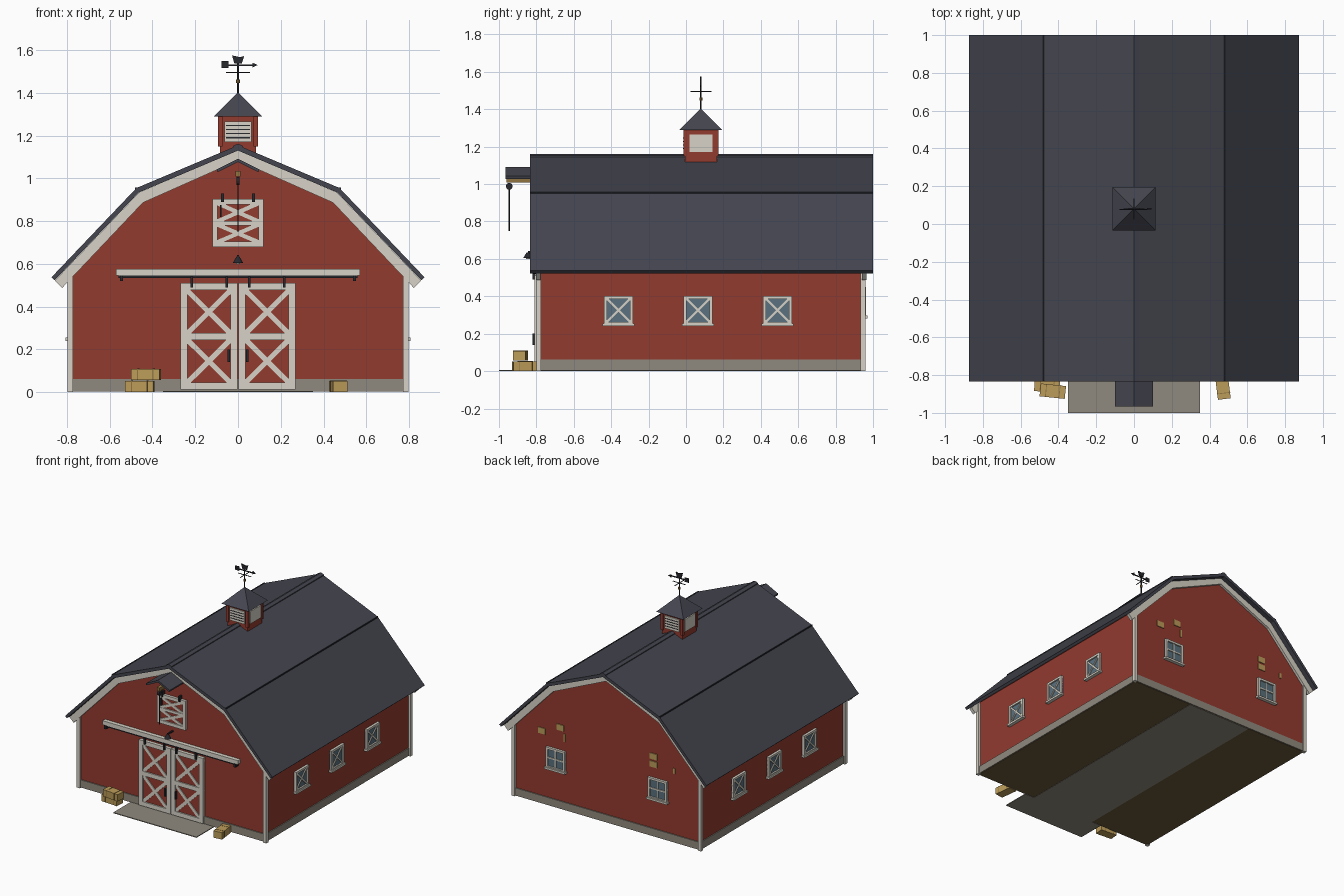
import bpy, bmesh, math
from mathutils import Matrix, Vector

if "Cube" in bpy.data.objects:
    bpy.data.objects.remove(bpy.data.objects["Cube"], do_unlink=True)


def material(name, r, g, b):
    m = bpy.data.materials.new(name)
    m.use_nodes = True
    m.diffuse_color = (r, g, b, 1)
    m.node_tree.nodes["Principled BSDF"].inputs["Base Color"].default_value = (r, g, b, 1)
    return m


RED = material("barn_red", .29, .043, .028)
WHITE = material("trim_white", .68, .65, .57)
ROOF = material("roof_slate", .058, .06, .078)
STONE = material("concrete_grey", .28, .255, .21)
STRAW = material("straw", .50, .33, .10)
GLASS = material("window_glass", .10, .165, .21)
METAL = material("dark_metal", .02, .021, .027)
EARTH = material("earth_floor", .15, .10, .045)
WOOD = material("beam_wood", .28, .17, .05)


def finish(name, bm, mat, matrix=Matrix()):
    bmesh.ops.recalc_face_normals(bm, faces=bm.faces)
    mesh = bpy.data.meshes.new(name)
    bm.to_mesh(mesh)
    bm.free()
    mesh.materials.append(mat)
    ob = bpy.data.objects.new(name, mesh)
    bpy.context.collection.objects.link(ob)
    ob.matrix_world = matrix
    return ob


def box(name, lo, hi, mat, matrix=Matrix()):
    lo, hi = Vector(lo), Vector(hi)
    bm = bmesh.new()
    bmesh.ops.create_cube(bm, size=1)
    bmesh.ops.scale(bm, vec=hi - lo, verts=bm.verts)
    bmesh.ops.translate(bm, vec=(lo + hi) / 2, verts=bm.verts)
    return finish(name, bm, mat, matrix)


def prism(name, points, y0, y1, mat, matrix=Matrix()):
    """Extrude an XZ outline along y."""
    bm = bmesh.new()
    face = bm.faces.new([bm.verts.new((x, y0, z)) for x, z in points])
    out = bmesh.ops.extrude_face_region(bm, geom=[face])
    moved = [v for v in out["geom"] if isinstance(v, bmesh.types.BMVert)]
    bmesh.ops.translate(bm, vec=(0, y1 - y0, 0), verts=moved)
    return finish(name, bm, mat, matrix)


def cone(name, at, r1, r2, depth, mat, sides=10, turn=0):
    bm = bmesh.new()
    bmesh.ops.create_cone(bm, cap_ends=True, segments=sides, radius1=r1, radius2=r2, depth=depth)
    return finish(name, bm, mat, Matrix.Translation(at) @ Matrix.Rotation(turn, 4, 'Z'))


def mirrored(right):
    """Complete a symmetric outline whose first and last points lie on x = 0."""
    return right + [(-x, z) for x, z in reversed(right) if x > 0]


def bar(name, frame, a, b, width, depth, mat):
    """Flat board on a wall between two points in wall coordinates."""
    a, b = Vector(a), Vector(b)
    d = b - a
    side = Vector((-d.y, d.x)).normalized() * width / 2
    return prism(name, [a + side, b + side, b - side, a - side], -depth, 0, mat, frame)


def frame_board(name, frame, u0, u1, v0, v1, w, depth, mat):
    h = w / 2
    for v in (v0 + h, v1 - h):
        bar(name, frame, (u0, v), (u1, v), w, depth, mat)
    for u in (u0 + h, u1 - h):
        bar(name, frame, (u, v0), (u, v1), w, depth, mat)


def cross(name, frame, u0, u1, v0, v1, w, depth, mat):
    bar(name, frame, (u0, v0), (u1, v1), w, depth, mat)
    bar(name, frame, (u0, v1), (u1, v0), w, depth * .95, mat)


def wall(angle, distance, z=0):
    """Wall frame: local x runs right, z up, -y outward."""
    return (Matrix.Translation((0, CY, z)) @ Matrix.Rotation(angle, 4, 'Z')
            @ Matrix.Translation((0, -distance, 0)))


CY = .08
FRONT, BACK = wall(0, .865), wall(math.pi, .865)
SIDES = [wall(math.pi / 2, .78), wall(-math.pi / 2, .78)]

# Walls, foundation and floor
prism("walls", mirrored([(0, 1.125), (.46, .925), (.78, .59), (.78, .01), (0, .01)]),
      CY - .865, CY + .865, RED)
box("foundation", (-.787, CY - .872, .004), (.787, CY + .872, .062), STONE)
box("earth_floor", (-.78, CY - .865, .002), (.78, CY + .865, .03), EARTH)
box("aisle_floor", (-.27, CY - .865, 0), (.27, CY + .865, .03), STONE)
box("entry_slab", (-.35, -1, 0), (.35, CY - .865, .006), STONE)
for sx in (-1, 1):
    for sy in (-1, 1):
        x, y = sx * .785, CY + sy * .867
        box("corner_board", (x - .013, y - .013, 0), (x + .013, y + .013, .575), WHITE)

# Gambrel roof with ridge cap and flashing
prism("roof", mirrored([(0, 1.155), (.475, .955), (.873, .537), (.858, .523), (.464, .934), (0, 1.13)]),
      -.833, 1, ROOF)
prism("ridge_cap", mirrored([(0, 1.162), (.023, 1.152), (.023, 1.142), (0, 1.15)]), -.833, 1, ROOF)
for s in (-1, 1):
    box("roof_flashing", (s * .477 - .004, -.832, .948), (s * .477 + .004, .999, .958), METAL)
rake = mirrored([(0, 1.131), (.463, .934), (.857, .522), (.823, .487), (.445, .886), (0, 1.084)])
for y in (-.803, .94):
    prism("rake_trim", rake, y, y + .024, WHITE)

# Sliding barn doors
for s in (-1, 1):
    u0, u1 = sorted((s * .003, s * .27))
    bar("door_panel", FRONT, (u0, .26), (u1, .26), .49, .014, RED)
    frame_board("door_frame", FRONT, u0, u1, .012, .51, .033, .024, WHITE)
    bar("door_mid_rail", FRONT, (u0, .26), (u1, .26), .033, .023, WHITE)
    for v0, v1 in ((.04, .25), (.27, .48)):
        cross("door_brace", FRONT, u0 + .028, u1 - .028, v0, v1, .024, .021, WHITE)
    box("door_handle", (s * .043 - .005, -.035, .14), (s * .043 + .005, -.02, .2), METAL, FRONT)
    for u in (.052, .216):
        box("door_hanger", (s * u - .006, -.036, .49), (s * u + .006, -.02, .54), METAL, FRONT)
    box("rail_stop", (s * .545 - .008, -.036, .52), (s * .545 + .008, 0, .545), METAL, FRONT)
bar("rail_cover", FRONT, (-.57, .56), (.57, .56), .03, .03, WHITE)
bar("door_rail", FRONT, (-.56, .539), (.56, .539), .012, .025, METAL)

# Hayloft door
bar("loft_panel", FRONT, (-.118, .79), (.118, .79), .215, .01, RED)
frame_board("loft_frame", FRONT, -.12, .12, .68, .903, .025, .02, WHITE)
bar("loft_mid_rail", FRONT, (-.12, .79), (.12, .79), .02, .019, WHITE)
for v0, v1 in ((.7, .785), (.797, .885)):
    cross("loft_brace", FRONT, -.1, .1, v0, v1, .019, .017, WHITE)
for s in (-1, 1):
    box("loft_hinge", (s * .073 - .007, -.03, .89), (s * .073 + .007, 0, .93), METAL, FRONT)
box("loft_handle", (-.085, -.03, .82), (-.077, -.015, .875), METAL, FRONT)

# Hay hoist with its hood, beam, pulley and rope
prism("hoist_hood", mirrored([(0, 1.092), (.1, 1.042), (.096, 1.028), (0, 1.076)]), -.965, -.79, ROOF)
box("hoist_beam", (-.012, -.96, 1.008), (.012, -.78, 1.034), WOOD)
prism("pulley", [(.018 * math.cos(a * math.pi / 6), .988 + .018 * math.sin(a * math.pi / 6))
                 for a in range(12)], -.008, .008, METAL,
      Matrix.Translation((0, -.945, 0)) @ Matrix.Rotation(math.pi / 2, 4, 'Z'))
cone("hoist_rope", (0, -.945, .865), .003, .003, .23, METAL, 6)

# Wall lamp
box("lamp_arm", (-.005, -.06, .632), (.005, 0, .642), METAL, FRONT)
cone("lamp_shade", (0, -.845, .62), .025, .007, .03, METAL)
cone("lamp_bulb", (0, -.845, .605), .01, .01, .012, WHITE, 8)


def window(frame, u, v, size, diagonal):
    h = size / 2
    u0, u1, v0, v1 = u - h, u + h, v - h, v + h
    bar("window_glass", frame, (u0, v), (u1, v), size * .95, .007, GLASS)
    frame_board("window_frame", frame, u0, u1, v0, v1, .016, .018, WHITE)
    bar("window_sill", frame, (u0 - .008, v0), (u1 + .008, v0), .015, .026, WHITE)
    if diagonal:
        cross("window_brace", frame, u0 + .01, u1 - .01, v0 + .01, v1 - .01, .012, .014, WHITE)
    else:
        bar("window_muntin", frame, (u0, v), (u1, v), .01, .014, WHITE)
        bar("window_muntin", frame, (u, v0), (u, v1), .01, .013, WHITE)


for side in SIDES:
    for u in (-.425, 0, .425):
        window(side, u + (-.016 if side is SIDES[0] else .016), .325, .155, True)
for u in (-.43, .43):
    window(BACK, u, .37, .16, False)

# Straw showing through the back wall
for u, v, w, h in ((-.55, .555, .06, .045), (-.395, .62, .06, .045), (-.36, .55, .015, .06),
                   (.39, .61, .06, .045), (.39, .55, .06, .045), (.565, .545, .018, .04)):
    bar("straw_patch", BACK, (u - w / 2, v), (u + w / 2, v), h, .006, STRAW)

# Cupola with louvres on every side
box("cupola_body", (-.085, CY - .085, 1.08), (.085, CY + .085, 1.295), RED)
for sx in (-1, 1):
    for sy in (-1, 1):
        x, y = sx * .083, CY + sy * .083
        box("cupola_post", (x - .01, y - .01, 1.15), (x + .01, y + .01, 1.295), RED)
for i in range(4):
    face = wall(i * math.pi / 2, .085)
    bar("louvre_panel", face, (-.062, 1.218), (.062, 1.218), .095, .008, WHITE)
    if i % 2 == 0:
        for k in range(4):
            v = 1.19 + k * .019
            bar("louvre_gap", face, (-.055, v), (.055, v), .005, .01, METAL)
cone("cupola_roof", (0, CY, 1.345), .115 * math.sqrt(2), .004, .112, ROOF, 4, math.pi / 4)

# Weathervane
cone("vane_rod", (0, CY, 1.48), .004, .004, .17, METAL, 8)
cone("vane_ball", (0, CY, 1.455), .009, .009, .016, WOOD, 8)
box("vane_arm", (-.055, CY - .002, 1.493), (.055, CY + .002, 1.497), METAL)
box("vane_arm", (-.002, CY - .055, 1.493), (.002, CY + .055, 1.497), METAL)
bar("vane_shaft", wall(0, 0), (-.07, 1.53), (.075, 1.53), .007, .006, METAL)
bar("vane_tail", wall(0, 0), (-.078, 1.532), (-.045, 1.532), .032, .005, METAL)
prism("vane_point", [(.068, 1.541), (.092, 1.53), (.068, 1.519)], CY - .004, CY + .004, METAL)
prism("vane_figure", [(-.017, 1.538), (.018, 1.538), (.029, 1.572), (.01, 1.567), (-.028, 1.575)],
      CY - .004, CY + .004, METAL)

# Straw bales with bands
for x, y, z, turn in ((-.46, -.855, 0, -4), (-.43, -.885, .056, -6), (.47, -.86, 0, 97)):
    place = Matrix.Translation((x, y, z)) @ Matrix.Rotation(math.radians(turn), 4, 'Z')
    box("straw_bale", (-.067, -.034, 0), (.067, .034, .052), STRAW, place)
    for u in (-.036, .036):
        box("bale_band", (u - .002, -.0355, .001), (u + .002, .0355, .0535), WOOD, place)
